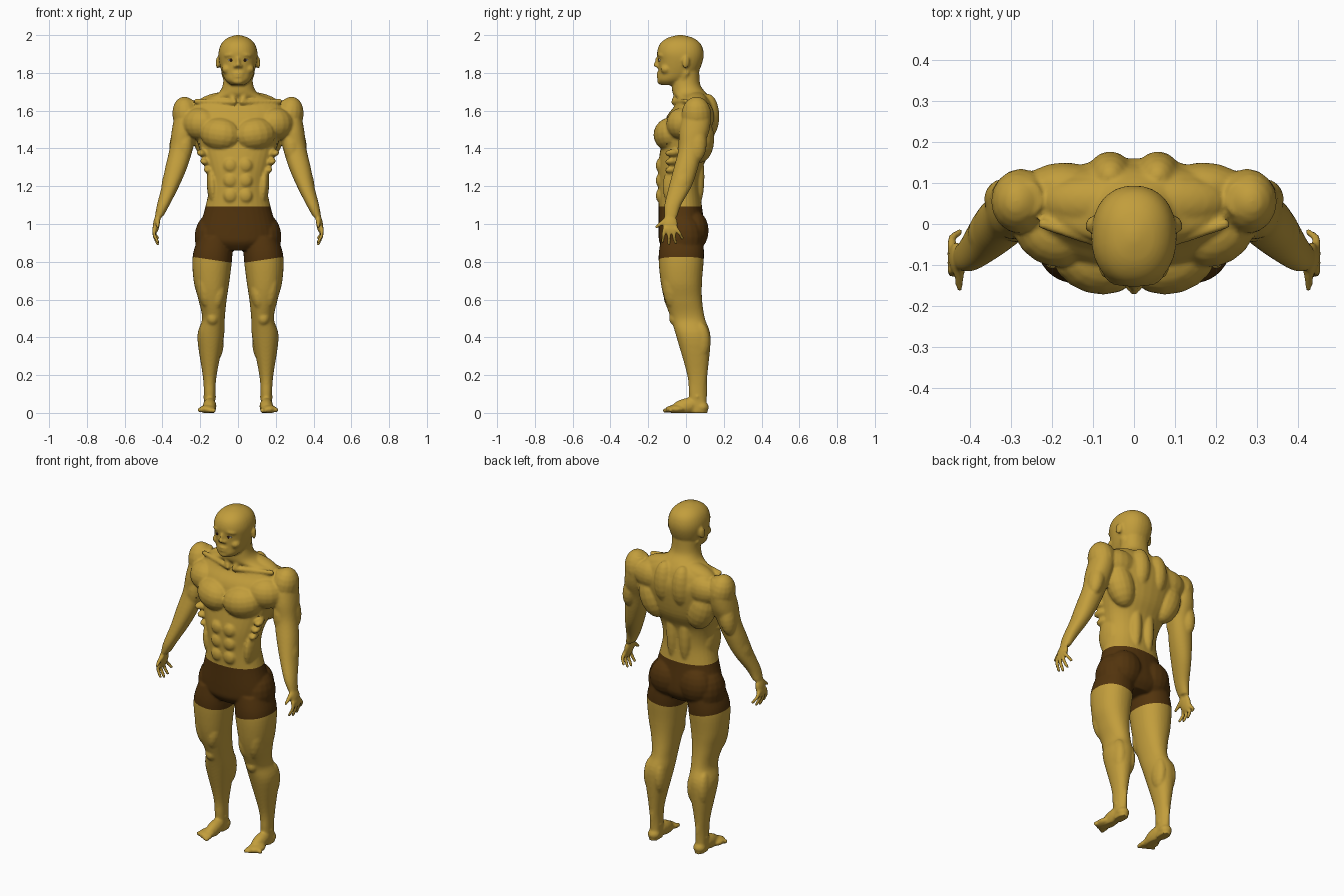
import bpy
import bmesh
import math
from mathutils import Matrix, Vector, Euler

default = bpy.data.objects.get("Cube")
if default:
    bpy.data.objects.remove(default)


def material(name, color):
    mat = bpy.data.materials.new(name)
    mat.use_nodes = True
    mat.diffuse_color = (*color, 1)
    mat.node_tree.nodes["Principled BSDF"].inputs["Base Color"].default_value = (*color, 1)
    return mat


skin = material("golden skin", (.54, .34, .045))
cloth = material("brown cloth", (.085, .034, .004))
white = material("eye white", (.55, .5, .42))
dark = material("dark iris", (.03, .01, .006))

# One unit ball is shaped once and reused for every muscle
ball = bmesh.new()
bmesh.ops.create_uvsphere(ball, u_segments=16, v_segments=10, radius=1)
ball.verts.index_update()
ball_verts = [v.co.copy() for v in ball.verts]
ball_faces = [[v.index for v in f.verts] for f in ball.faces]
ball.free()

verts, faces = [], []


def ring(z, wide, deep, x=0, y=0):
    """Half width and half depth of a level cross-section."""
    return x, y, z, wide, deep


def catmull(a, b, c, d, t):
    return b + t / 2 * (c - a + t * (2 * a - 5 * b + 4 * c - d + t * (3 * (b - c) + d - a)))


def loft(*sections, power=2.2, sides=32, steps=5):
    """Closed smooth skin through rings listed upward."""
    keys = [sections[0], *sections, sections[-1]]
    rows = [[catmull(*values, k / steps) for values in zip(*keys[i:i + 4])]
            for i in range(len(sections) - 1) for k in range(steps)]
    rows.append(sections[-1])
    loops = []
    for x, y, z, wide, deep in rows:
        loops.append(range(len(verts), len(verts) + sides))
        for j in range(sides):
            c, s = math.cos(math.tau * j / sides), math.sin(math.tau * j / sides)
            verts.append(Vector((x + wide * math.copysign(abs(c) ** (2 / power), c),
                                 y + deep * math.copysign(abs(s) ** (2 / power), s), z)))
    for low, high in zip(loops, loops[1:]):
        for j in range(sides):
            n = (j + 1) % sides
            faces.append([low[j], low[n], high[n], high[j]])
    faces.append(list(reversed(loops[0])))
    faces.append(list(loops[-1]))


def blob(x, y, z, wide, deep, tall, tilt=0, roll=0, turn=0):
    """Ellipsoid muscle with angles in degrees about x, y and z."""
    rotation = Euler([math.radians(angle) for angle in (tilt, roll, turn)])
    place = Matrix.LocRotScale(Vector((x, y, z)), rotation, Vector((wide, deep, tall)))
    first = len(verts)
    verts.extend(place @ co for co in ball_verts)
    faces.extend([first + i for i in f] for f in ball_faces)


def cord(start, end, thick, thin, count=7):
    """Finger, toe or sinew as a tapering row of balls."""
    for i in range(count):
        t = i / (count - 1)
        radius = thick + (thin - thick) * t
        blob(*Vector(start).lerp(Vector(end), t), radius, radius, radius)


# Leg
loft(ring(x=.15, y=.07, z=0, wide=.03, deep=.045), ring(x=.15, y=.06, z=.1, wide=.03, deep=.045),
     ring(x=.15, y=.06, z=.2, wide=.037, deep=.053), ring(x=.145, y=.04, z=.4, wide=.07, deep=.09),
     ring(x=.13, y=.01, z=.5, wide=.06, deep=.09), ring(x=.135, y=-.015, z=.6, wide=.075, deep=.1),
     ring(x=.14, y=-.025, z=.7, wide=.095, deep=.11), ring(x=.135, y=-.025, z=.83, wide=.105, deep=.12),
     ring(x=.12, y=-.02, z=.93, wide=.09, deep=.11))

# Thigh, knee, calf and heel sinew
blob(x=.105, y=-.07, z=.63, wide=.04, deep=.05, tall=.09, roll=-8)
blob(x=.175, y=-.07, z=.68, wide=.045, deep=.055, tall=.13, roll=6)
blob(x=.135, y=-.05, z=.5, wide=.035, deep=.04, tall=.04)
for x in (.11, .175):
    blob(x=x, y=.075, z=.38, wide=.035, deep=.052, tall=.1)
blob(x=.15, y=.1, z=.14, wide=.013, deep=.013, tall=.12)

# Foot with toes and ankle bones
blob(x=.15, y=0, z=.035, wide=.036, deep=.085, tall=.042, tilt=14)
blob(x=.163, y=-.055, z=.02, wide=.044, deep=.055, tall=.022)
blob(x=.15, y=.085, z=.03, wide=.035, deep=.036, tall=.03)
blob(x=.15, y=.06, z=.085, wide=.036, deep=.018, tall=.018)
for toe in range(5):
    x = .13 + .018 * toe
    cord(start=(x, -.08, .016), end=(x, -.112 + .008 * toe, .012), thick=.013, thin=.012 - .001 * toe)

# Glute and hip
blob(x=.095, y=.045, z=.965, wide=.1, deep=.075, tall=.105)
blob(x=.15, y=-.01, z=.93, wide=.08, deep=.1, tall=.12)

# Arm
loft(ring(x=.418, y=-.08, z=1.04, wide=.022, deep=.034), ring(x=.396, y=-.07, z=1.1, wide=.033, deep=.044),
     ring(x=.358, y=-.03, z=1.2, wide=.046, deep=.06), ring(x=.327, y=0, z=1.3, wide=.058, deep=.064),
     ring(x=.3, y=.025, z=1.4, wide=.062, deep=.064), ring(x=.284, y=.045, z=1.5, wide=.066, deep=.08),
     ring(x=.27, y=.06, z=1.6, wide=.056, deep=.07), ring(x=.255, y=.06, z=1.655, wide=.03, deep=.04))

# Shoulder, biceps, triceps and forearm
blob(x=.275, y=.055, z=1.575, wide=.072, deep=.08, tall=.1, roll=10)
blob(x=.285, y=-.005, z=1.4, wide=.043, deep=.04, tall=.09, roll=-8)
blob(x=.318, y=.06, z=1.43, wide=.044, deep=.05, tall=.1, roll=-10)
blob(x=.357, y=-.01, z=1.25, wide=.038, deep=.05, tall=.1, tilt=-20, roll=-20)

# Hand with four fingers and a thumb
blob(x=.432, y=-.083, z=1, wide=.018, deep=.04, tall=.052, roll=-8)
for finger, tip in enumerate((.905, .893, .9, .925)):
    y = -.113 + .02 * finger
    middle = (.444, y - .006 + .008 * finger, .49 + tip / 2)
    cord(start=(.443, y, .975), end=middle, thick=.012, thin=.01)
    cord(start=middle, end=(.425, y - .012 + .015 * finger, tip), thick=.01, thin=.009)
cord(start=(.425, -.095, 1.03), end=(.425, -.155, .985), thick=.016, thin=.009, count=10)

# Chest, back, waist and stomach
blob(x=.092, y=-.085, z=1.475, wide=.112, deep=.085, tall=.088, roll=-8, turn=17)
blob(x=.2, y=-.02, z=1.53, wide=.1, deep=.08, tall=.085, turn=30)
blob(x=.205, y=-.1, z=1.425, wide=.007, deep=.008, tall=.007)
blob(x=.16, y=.075, z=1.45, wide=.08, deep=.075, tall=.13, roll=18)
blob(x=.17, y=.09, z=1.57, wide=.1, deep=.06, tall=.08)
blob(x=.058, y=.115, z=1.57, wide=.058, deep=.062, tall=.12)
blob(x=.042, y=.06, z=1.25, wide=.036, deep=.038, tall=.16)
blob(x=.135, y=-.055, z=1.2, wide=.03, deep=.07, tall=.11, roll=4)
for row in range(3):
    blob(x=.04, y=-.136, z=1.15 + .08 * row, wide=.037, deep=.024, tall=.039)
    blob(x=.15 + .018 * row, y=-.065, z=1.285 + .045 * row,
         wide=.028, deep=.05, tall=.02, roll=-20, turn=25)

# Trapezius, collar bone and neck sinew
blob(x=.11, y=.055, z=1.65, wide=.12, deep=.06, tall=.045, roll=12)
cord(start=(.02, -.065, 1.645), end=(.22, 0, 1.65), thick=.014, thin=.014, count=16)
cord(start=(.025, -.06, 1.655), end=(.07, 0, 1.8), thick=.016, thin=.02, count=10)

# Ear, brow, cheek and nostril
blob(x=.107, y=0, z=1.855, wide=.01, deep=.02, tall=.032, tilt=-8, turn=20)
blob(x=.042, y=-.132, z=1.895, wide=.034, deep=.018, tall=.011, roll=8, turn=20)
blob(x=.058, y=-.105, z=1.82, wide=.028, deep=.03, tall=.026)
blob(x=.013, y=-.15, z=1.836, wide=.01, deep=.013, tall=.009)

# Mirror everything so far to the right side
offset = len(verts)
verts.extend([Vector((-v.x, v.y, v.z)) for v in verts])
faces.extend([[offset + i for i in reversed(f)] for f in faces])

# Torso and neck
loft(ring(y=-.02, z=.86, wide=.1, deep=.09), ring(y=-.02, z=.9, wide=.19, deep=.12),
     ring(y=-.02, z=.95, wide=.21, deep=.125), ring(y=-.03, z=1.09, wide=.173, deep=.115),
     ring(y=-.036, z=1.2, wide=.153, deep=.112), ring(y=-.03, z=1.3, wide=.17, deep=.118),
     ring(y=0, z=1.4, wide=.205, deep=.135), ring(y=.025, z=1.55, wide=.25, deep=.135),
     ring(y=.04, z=1.62, wide=.24, deep=.105), ring(y=.04, z=1.66, wide=.19, deep=.09),
     ring(y=.02, z=1.69, wide=.11, deep=.09), ring(y=0, z=1.74, wide=.08, deep=.075),
     ring(y=0, z=1.84, wide=.076, deep=.07))

# Head, nose, lips and chin
loft(ring(y=-.085, z=1.735, wide=.035, deep=.045), ring(y=-.07, z=1.76, wide=.066, deep=.08),
     ring(y=-.043, z=1.8, wide=.085, deep=.104), ring(y=-.03, z=1.86, wide=.1, deep=.118),
     ring(y=-.03, z=1.91, wide=.103, deep=.123), ring(y=-.03, z=1.955, wide=.088, deep=.107),
     ring(y=-.03, z=1.985, wide=.056, deep=.068), ring(y=-.03, z=2, wide=.012, deep=.015))
blob(x=0, y=-.15, z=1.86, wide=.011, deep=.016, tall=.03, tilt=-12)
blob(x=0, y=-.16, z=1.843, wide=.012, deep=.014, tall=.011)
for z in (1.78, 1.797):
    blob(x=0, y=-.142, z=z, wide=.032, deep=.014, tall=.007)
blob(x=0, y=-.132, z=1.756, wide=.032, deep=.022, tall=.018)


def add_object(name, *materials):
    """Turn the gathered parts into an object and start afresh."""
    mesh = bpy.data.meshes.new(name)
    mesh.from_pydata(verts, [], faces)
    for mat in materials:
        mesh.materials.append(mat)
    mesh.shade_smooth()
    obj = bpy.data.objects.new(name, mesh)
    bpy.context.collection.objects.link(obj)
    verts.clear()
    faces.clear()
    return obj


# Fuse the parts into one skin
body = add_object("body", skin, cloth)
remesh = body.modifiers.new("fuse", "REMESH")
remesh.mode = "VOXEL"
remesh.voxel_size = .007
body.modifiers.new("relax", "SMOOTH").iterations = 3
bpy.context.view_layer.objects.active = body
for name in ("fuse", "relax"):
    bpy.ops.object.modifier_apply(modifier=name)

# Cut the waistband and slanted hems, then colour the shorts
waist, hem, slant = 1.093, .79, .15
bm = bmesh.new()
bm.from_mesh(body.data)
for v in bm.verts:
    v.co.z = max(v.co.z, 0)
for side, height, lean in ((0, waist, 0), (1, hem, -slant), (-1, hem, slant)):
    near = [f for f in bm.faces if abs(f.verts[0].co.z - height) < .08
            and abs(f.verts[0].co.x) < .3 and f.verts[0].co.x * side >= 0]
    geom = {part for f in near for part in (f, *f.edges, *f.verts)}
    bmesh.ops.bisect_plane(bm, geom=list(geom), plane_co=(0, 0, height), plane_no=(lean, 0, 1))
for f in bm.faces:
    c = f.calc_center_median()
    f.material_index = int(abs(c.x) < .3 and hem + slant * abs(c.x) < c.z < waist)
    f.smooth = True
bm.to_mesh(body.data)
bm.free()

# Eyes
for side, label in ((1, "left"), (-1, "right")):
    blob(x=.037 * side, y=-.131, z=1.868, wide=.017, deep=.014, tall=.009)
    add_object(label + "_eye", white)
    blob(x=.037 * side, y=-.142, z=1.868, wide=.008, deep=.005, tall=.008)
    add_object(label + "_iris", dark)
